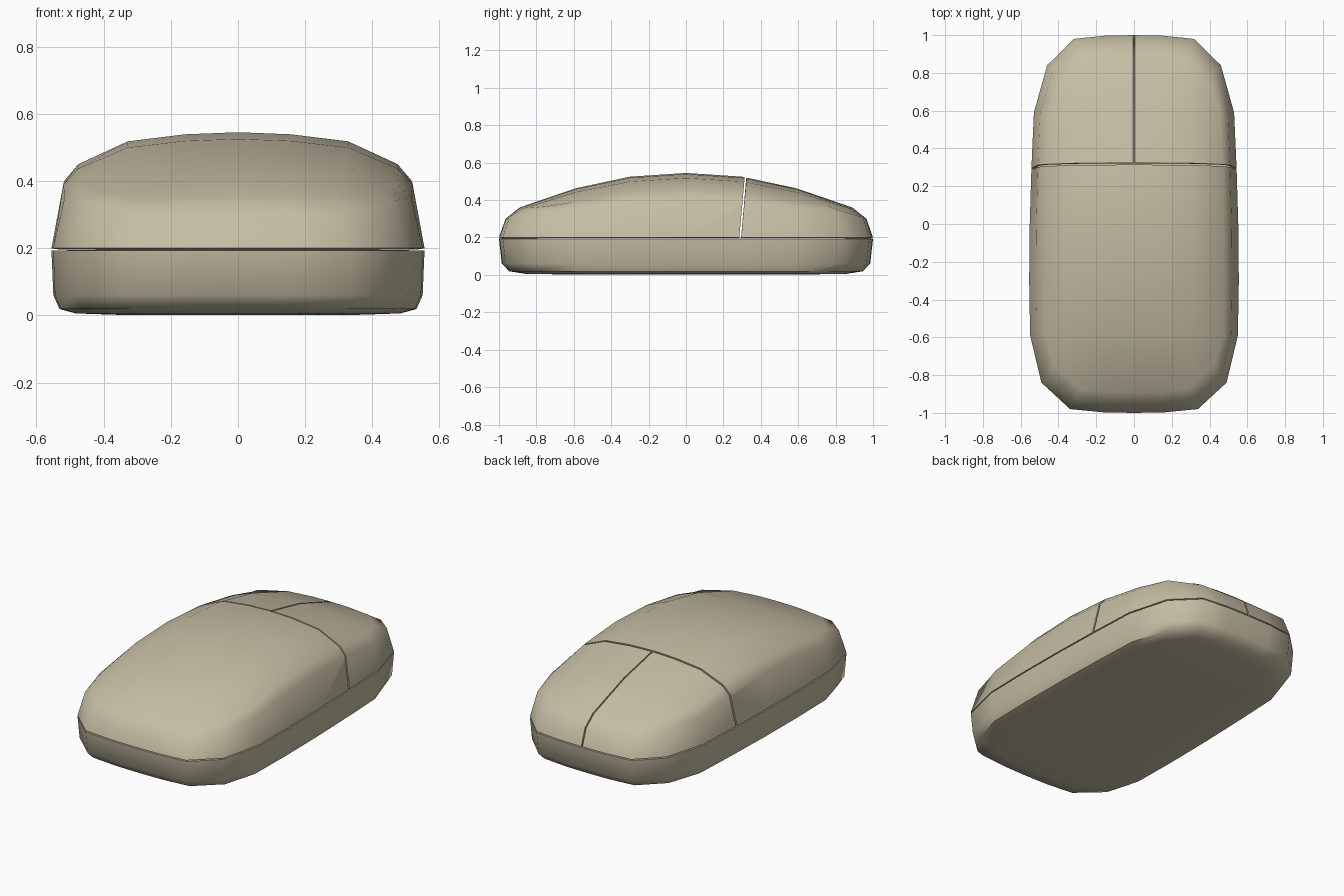
import bpy, bmesh
from mathutils import Vector

if "Cube" in bpy.data.objects:
    bpy.data.objects.remove(bpy.data.objects["Cube"])

mat = bpy.data.materials.new("warm beige plastic")
mat.diffuse_color = (0.56, 0.51, 0.37, 1)
mat.use_nodes = True
mat.node_tree.nodes["Principled BSDF"].inputs["Base Color"].default_value = mat.diffuse_color

# Plan outline: 7 x 7 cage of a rounded box (column fraction, row width, row position, end bulge)
F = [-1, -.69, -.33, 0, .33, .69, 1]
W = [.49, .55, .555, .552, .543, .53, .46]
ROW = [-.84, -.59, -.3, 0, .3, .59, .84]
END = [.84, .98, .997, 1, .997, .98, .84]
# Height along the length, and height fraction across the width
P = [(0, .545), (.3, .525), (.59, .463), (.89, .36), (.965, .3), (1, .2)]
Q = [(0, 1), (.27, .985), (.6, .92), (.86, .725), (.937, .58), (1, 0)]


def interp(table, t):
    t = min(abs(t), 1)
    for (a, za), (b, zb) in zip(table, table[1:]):
        if t <= b:
            return za + (zb - za) * (t - a) / (b - a)
    return table[-1][1]


def plan(i, j, sx, sy):
    if j in (0, 6):
        y = END[i] * sy * (1 if j else -1)
    else:
        y = ROW[j]
    return W[j] * F[i] * sx, y


def dome(i, j, sx, sy):
    x, y = plan(i, j, sx, sy)
    t = x / (W[j] if 0 < j < 6 else .55)
    return Vector((x, y, .2 + (interp(P, y) - .2) * interp(Q, t)))


def flat(z):
    def point(i, j, sx, sy):
        x, y = plan(i, j, sx, sy)
        return Vector((x, y, z))
    return point


def floor(i, j, sx, sy):
    x, y = plan(i, j, sx, sy)
    return Vector((x, y, .006 if i in (0, 6) or j in (0, 6) else .001))


RING = ([(i, 0) for i in range(6)] + [(6, j) for j in range(6)]
        + [(i, 6) for i in range(6, 0, -1)] + [(0, j) for j in range(6, 0, -1)])


def cage(cap, levels):
    """Full grid cap, then rings of faces running out to the rim."""
    bm = bmesh.new()
    fn, sx, sy = cap
    g = {(i, j): bm.verts.new(fn(i, j, sx, sy)) for i in range(7) for j in range(7)}
    for i in range(6):
        for j in range(6):
            bm.faces.new([g[i, j], g[i + 1, j], g[i + 1, j + 1], g[i, j + 1]])
    prev = [g[k] for k in RING]
    for fn, sx, sy in levels:
        cur = [bm.verts.new(fn(i, j, sx, sy)) for i, j in RING]
        n = len(cur)
        for k in range(n):
            m = (k + 1) % n
            bm.faces.new([prev[k], cur[k], cur[m], prev[m]])
        prev = cur
    return bm


def finish(name, bm, flip=False):
    if flip:
        bmesh.ops.reverse_faces(bm, faces=bm.faces[:])
    me = bpy.data.meshes.new(name)
    bm.to_mesh(me)
    bm.free()
    me.materials.append(mat)
    ob = bpy.data.objects.new(name, me)
    bpy.context.collection.objects.link(ob)
    mod = ob.modifiers.new("thickness", 'SOLIDIFY')
    mod.thickness = .015
    mod.offset = -1
    bpy.context.view_layer.objects.active = ob
    ob.select_set(True)
    bpy.ops.object.modifier_apply(modifier=mod.name)
    bpy.ops.object.shade_smooth_by_angle(angle=.8)
    ob.select_set(False)


def cut(bm, co, normal):
    """Remove everything on the normal side of a plane."""
    geom = bm.verts[:] + bm.edges[:] + bm.faces[:]
    bmesh.ops.bisect_plane(bm, geom=geom, dist=1e-5, plane_co=co,
                           plane_no=normal, clear_outer=True)


def upper():
    return cage((dome, .86, .89), [(dome, .937, .965), (flat(.2), 1, 1)])


# Lower tray
finish("base", cage((floor, .87, .86), [(flat(.019), .957, .945),
                                        (flat(.06), .99, .985),
                                        (flat(.193), 1, 1)]), flip=True)

# Palm rest, in front of the slanted cross seam
seam = Vector((0, 1, -.09))
bm = upper()
cut(bm, (0, .267, 0), seam)
finish("palm_rest", bm)

# Two click buttons behind the seam, split down the middle
for name, s in (("left_button", -1), ("right_button", 1)):
    bm = upper()
    cut(bm, (0, .277, 0), -seam)
    cut(bm, (s * .004, 0, 0), (-s, 0, 0))
    finish(name, bm)
